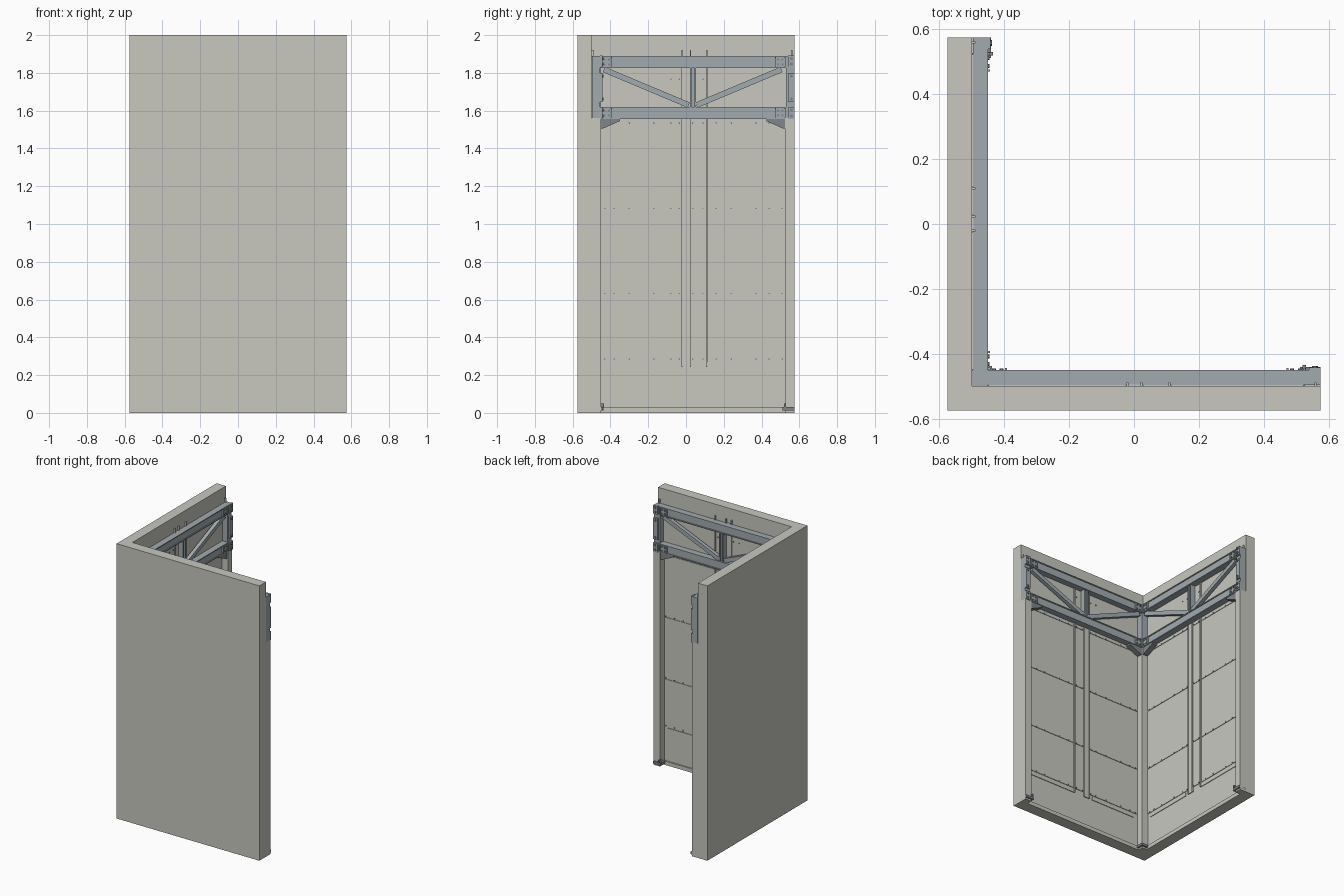
import bpy, bmesh, math

if "Cube" in bpy.data.objects:
    bpy.data.objects.remove(bpy.data.objects["Cube"])


def material(name, rgb):
    m = bpy.data.materials.new(name)
    m.diffuse_color = (*rgb, 1)
    m.use_nodes = True
    m.node_tree.nodes["Principled BSDF"].inputs["Base Color"].default_value = m.diffuse_color
    return m


PALE = material("pale_panel", (0.58, 0.58, 0.53))
STEEL = material("blue_steel", (0.36, 0.41, 0.43))
DARK = material("dark_fixing", (0.22, 0.24, 0.25))


def finish(bm, name, mat):
    bmesh.ops.recalc_face_normals(bm, faces=bm.faces)
    me = bpy.data.meshes.new(name)
    bm.to_mesh(me)
    bm.free()
    me.materials.append(mat)
    ob = bpy.data.objects.new(name, me)
    bpy.context.collection.objects.link(ob)


def add_prism(bm, lower, upper):
    a = [bm.verts.new(p) for p in lower]
    b = [bm.verts.new(p) for p in upper]
    bm.faces.new(a)
    bm.faces.new(b[::-1])
    for i in range(len(a)):
        j = (i + 1) % len(a)
        bm.faces.new((a[i], b[i], b[j], a[j]))


# Wall coordinates: u runs along the wall, d is its depth, z is up.
# Every part is made on the front wall and again, with x and y swapped, on the left wall.
def both_walls(name, prisms, mat):
    for side in ("front", "left"):
        bm = bmesh.new()
        for lower, upper in prisms:
            if side == "left":
                lower = [(d, u, z) for u, d, z in lower]
                upper = [(d, u, z) for u, d, z in upper]
            add_prism(bm, lower, upper)
        finish(bm, f"{side}_{name}", mat)


def box(u0, u1, d0, d1, z0, z1):
    ring = [(u0, d0), (u1, d0), (u1, d1), (u0, d1)]
    return [(u, d, z0) for u, d in ring], [(u, d, z1) for u, d in ring]


def plate(points, d0, d1):
    return [(u, d0, z) for u, z in points], [(u, d1, z) for u, z in points]


def strut(a, b, width, d0, d1):
    du, dz = b[0] - a[0], b[1] - a[1]
    k = width / 2 / math.hypot(du, dz)
    nu, nz = -dz * k, du * k
    return plate([(a[0] + nu, a[1] + nz), (b[0] + nu, b[1] + nz),
                  (b[0] - nu, b[1] - nz), (a[0] - nu, a[1] - nz)], d0, d1)


def bolt(u, z, d, r=0.006, h=0.005):
    return plate([(u + r * math.cos(i * math.pi / 3), z + r * math.sin(i * math.pi / 3))
                  for i in range(6)], d, d + h)


E, W = 0.575, -0.5      # wall end and inner wall face
T0, T1 = -0.497, -0.45  # truss depth

# Solid L-shaped outer wall
bm = bmesh.new()
foot = [(-E, -E), (E, -E), (E, W), (W, W), (W, E), (-E, E)]
add_prism(bm, [(x, y, 0) for x, y in foot], [(x, y, 2) for x, y in foot])
finish(bm, "outer_wall", PALE)

# Corner post and end posts
bm = bmesh.new()
add_prism(bm, *box(W, -0.45, W, -0.45, 0, 1.56))
finish(bm, "corner_post", PALE)
both_walls("end_post", [box(0.525, E, W, T1, 0, 1.56)], PALE)

# Base track and post feet
both_walls("base_track", [box(-0.45, 0.525, W, -0.49, 0, 0.028)], PALE)
both_walls("end_foot", [box(0.512, E, W, -0.44, 0.012, 0.03),
                        box(0.52, 0.53, -0.46, -0.435, 0.03, 0.05)], DARK)
bm = bmesh.new()
add_prism(bm, *box(W, -0.437, W, -0.437, 0.012, 0.03))
finish(bm, "corner_foot", DARK)

# Lining panels with open joints
levels = [0.275, 0.625, 1.075, 1.53, 1.89]
panels = []
for u0, u1 in ((-0.448, -0.024), (0.028, 0.106), (0.114, 0.522)):
    for z0, z1 in zip(levels, levels[1:]):
        panels.append(box(u0, u1, W, -0.496, z0 + 0.003, z1 - 0.003))
both_walls("lining_panels", panels, PALE)

# Lower rail and studs whose thin flanges stick up above the truss
both_walls("bottom_rail", [box(-0.42, -0.05, W, -0.4955, 0.243, 0.27),
                           box(0.11, 0.50, W, -0.4955, 0.243, 0.27)], PALE)
both_walls("studs", [box(-0.02, 0.02, W, -0.494, 0.243, 1.89)], PALE)
both_walls("stud_flanges", [box(u - 0.003, u + 0.003, W, -0.488, z0, 1.92) for u, z0 in
                            ((-0.02, 0.243), (0.023, 0.243), (0.11, 0.243), (0.56, 1.88))], PALE)

# Small screws along each joint
screws = []
for z in (0.278, 0.625, 1.075, 1.53, 1.76):
    for u in (-0.43, -0.38, -0.30, -0.17, -0.08, -0.035, 0.035, 0.09, 0.16, 0.24, 0.37, 0.44, 0.51):
        if z < 1.7 or abs(u) < 0.1:
            screws.append(bolt(u, z + 0.007, -0.496, 0.0045, 0.004))
both_walls("joint_screws", screws, DARK)

# Truss chords: channels with a slightly recessed web
chords = []
for z0, z1 in ((1.557, 1.62), (1.827, 1.89)):
    chords += [box(-0.45, E, T0, T1, z0, z0 + 0.007), box(-0.45, E, T0, T1, z1 - 0.007, z1),
               box(-0.45, E, T0, -0.456, z0 + 0.007, z1 - 0.007)]
both_walls("truss_chords", chords, STEEL)

# Truss upright and diagonals
both_walls("truss_upright", [box(0.02, 0.028, T0 + .005, -0.455, 1.62, 1.827),
                             box(0.044, 0.052, T0 + .005, -0.455, 1.62, 1.827),
                             box(0.028, 0.044, T0 + .005, -0.465, 1.62, 1.827)], STEEL)
both_walls("truss_diagonals", [strut((-0.435, 1.818), (0.015, 1.629), 0.03, -0.485, -0.458),
                               strut((0.055, 1.629), (0.505, 1.818), 0.03, -0.485, -0.458)], STEEL)

# Corner and end blocks of the truss
bm = bmesh.new()
add_prism(bm, *box(W, T1, W, T1, 1.557, 1.89))
finish(bm, "truss_corner_block", STEEL)
both_walls("truss_end_block", [box(0.53, E, T0, -0.456, 1.62, 1.827)], STEEL)

# Splice plates with bolts at the chord ends
splices, bolts = [], []
for u0, u1 in ((-0.448, -0.392), (0.47, 0.528)):
    for zc in (1.588, 1.858):
        splices += [box(u0, u0 + 0.006, -0.456, -0.444, zc - 0.026, zc + 0.026),
                    box(u1 - 0.006, u1, -0.456, -0.444, zc - 0.026, zc + 0.026),
                    box(u0 + 0.006, u1 - 0.006, -0.456, -0.45, zc - 0.022, zc + 0.022)]
        bolts += [bolt((u0 + u1) / 2 + s * 0.012, zc + t * 0.013, -0.45)
                  for s in (-1, 1) for t in (-1, 1)]
both_walls("splice_plates", splices, STEEL)

# Outer end plates and their bolts
ends = []
for z0, z1 in ((1.555, 1.62), (1.645, 1.80), (1.83, 1.893)):
    ends.append(box(0.54, E, -0.456, -0.443, z0, z1))
    bolts += [bolt(0.558, z, -0.443, 0.009, 0.006) for z in (z0 + 0.016, z1 - 0.016)]
both_walls("end_plates", ends, STEEL)
both_walls("truss_bolts", bolts, DARK)

# Triangular gussets under the truss ends
both_walls("gussets", [plate([(-0.45, 1.557), (-0.35, 1.557), (-0.35, 1.545), (-0.44, 1.505), (-0.45, 1.505)], -0.495, -0.455),
                       plate([(0.525, 1.557), (0.425, 1.557), (0.425, 1.545), (0.515, 1.505), (0.525, 1.505)], -0.495, -0.455)], DARK)
